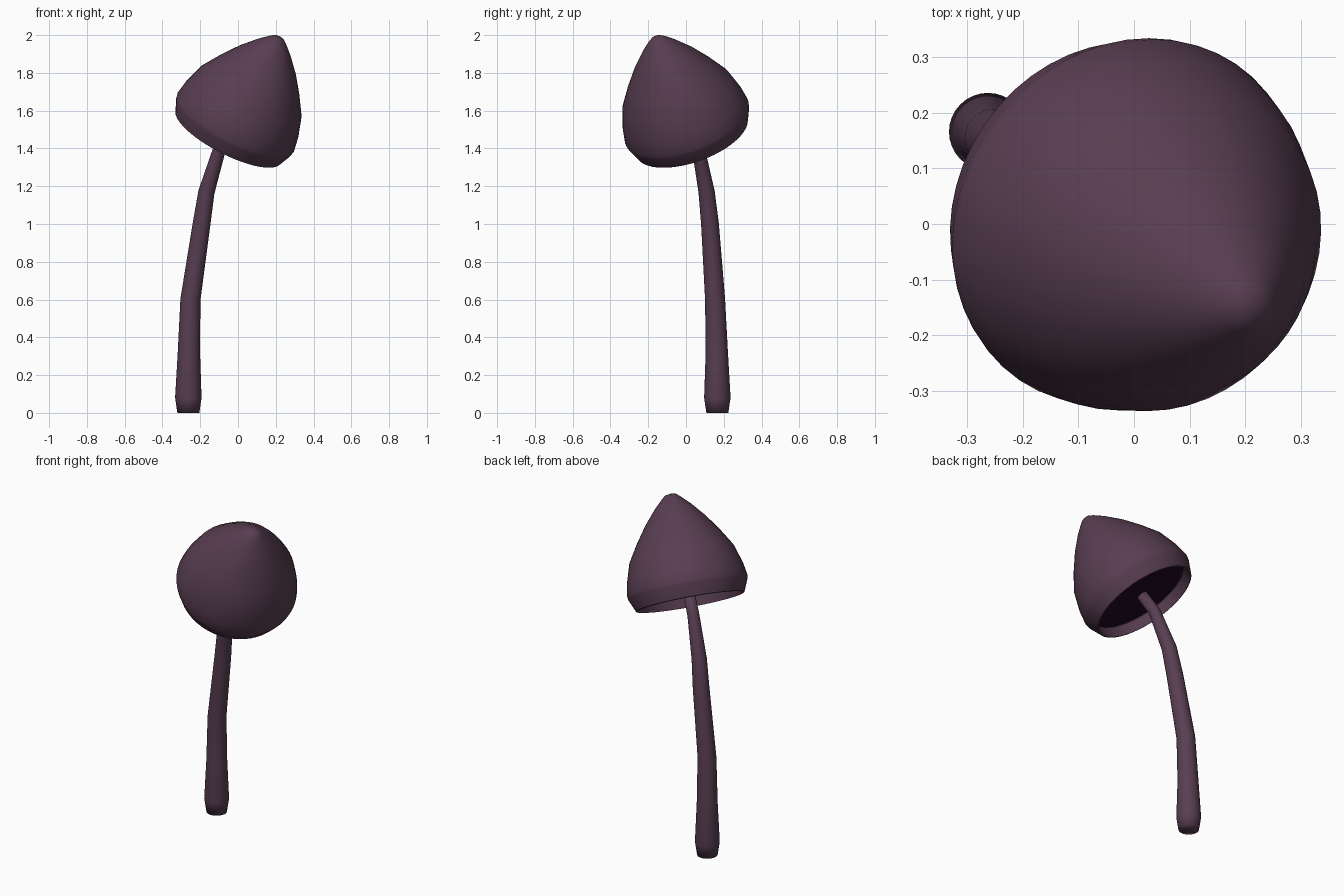
import bpy, bmesh, math
from mathutils import Vector

if "Cube" in bpy.data.objects:
    bpy.data.objects.remove(bpy.data.objects["Cube"])


def material(name, rgb):
    m = bpy.data.materials.new(name)
    m.diffuse_color = (*rgb, 1)
    m.use_nodes = True
    m.node_tree.nodes["Principled BSDF"].inputs["Base Color"].default_value = m.diffuse_color
    return m


purple = material("dusky_purple", (0.098, 0.048, 0.083))
dark = material("dark_plum", (0.013, 0.002, 0.012))


def skin(name, rings, sides, mat, angle=45):
    """Rings are (centre, normal, radius); radius 0 makes a single point."""
    bm = bmesh.new()
    loops = []
    for c, n, r in rings:
        n = Vector(n).normalized()
        a = Vector((0, 1, 0)).cross(n).normalized()
        b = n.cross(a)
        if r == 0:
            loops.append([bm.verts.new(c)] * sides)
            continue
        loops.append([bm.verts.new(Vector(c) + r * (math.cos(t) * a + math.sin(t) * b))
                      for t in (2 * math.pi * i / sides for i in range(sides))])
    for lo, hi in zip(loops, loops[1:]):
        for i in range(sides):
            j = (i + 1) % sides
            quad = list(dict.fromkeys((lo[i], lo[j], hi[j], hi[i])))
            bm.faces.new(quad)
    bmesh.ops.recalc_face_normals(bm, faces=bm.faces)
    me = bpy.data.meshes.new(name)
    bm.to_mesh(me)
    bm.free()
    me.materials.append(mat)
    ob = bpy.data.objects.new(name, me)
    bpy.context.collection.objects.link(ob)
    bpy.ops.object.select_all(action='DESELECT')
    ob.select_set(True)
    bpy.context.view_layer.objects.active = ob
    bpy.ops.object.shade_smooth_by_angle(angle=math.radians(angle))
    return ob


# Curved stem with a swollen foot
path = [(-0.263, 0.166, 0, 0.058), (-0.263, 0.166, 0.08, 0.07),
        (-0.26, 0.163, 0.32, 0.059), (-0.252, 0.154, 0.6, 0.053),
        (-0.193, 0.127, 1.0, 0.047), (-0.167, 0.109, 1.17, 0.043),
        (-0.097, 0.065, 1.40, 0.034), (-0.025, 0.014, 1.53, 0.032)]
pts = [Vector(p[:3]) for p in path]
rings = [(pts[0], (0, 0, 1), 0)]
for i, p in enumerate(path):
    before = (pts[i] - pts[max(i - 1, 0)]).normalized()
    after = (pts[min(i + 1, len(pts) - 1)] - pts[i]).normalized()
    rings.append((pts[i], (0, 0, 1) if i == 0 else before + after, p[3]))
rings.append((pts[-1], (0.43, -0.3, 0.85), 0))
skin("stem", rings, 32, purple, 100)

# Tilted cap: radius and height along its leaning axis
centre = Vector((-0.015, 0.006, 1.533))
axis = Vector((0.435, -0.305, 0.85)).normalized()


def lathe(name, profile, mat):
    return skin(name, [(centre + axis * t, axis, r) for r, t in profile], 48, mat)


lathe("cap", [(0, 0.538), (0.03, 0.533), (0.05, 0.517), (0.1, 0.468),
              (0.172, 0.384), (0.238, 0.29), (0.299, 0.19), (0.333, 0.08),
              (0.345, 0.008), (0.341, -0.012), (0.311, -0.083), (0.303, -0.085),
              (0.292, -0.025)], purple)

# Dark underside recessed inside the lip, bulging gently downward
lathe("cap_underside", [(0.293, -0.022), (0.15, -0.037), (0, -0.045)], dark)
under = bpy.data.objects["cap_underside"].data
if under.polygons[0].normal.dot(axis) > 0:
    under.flip_normals()
